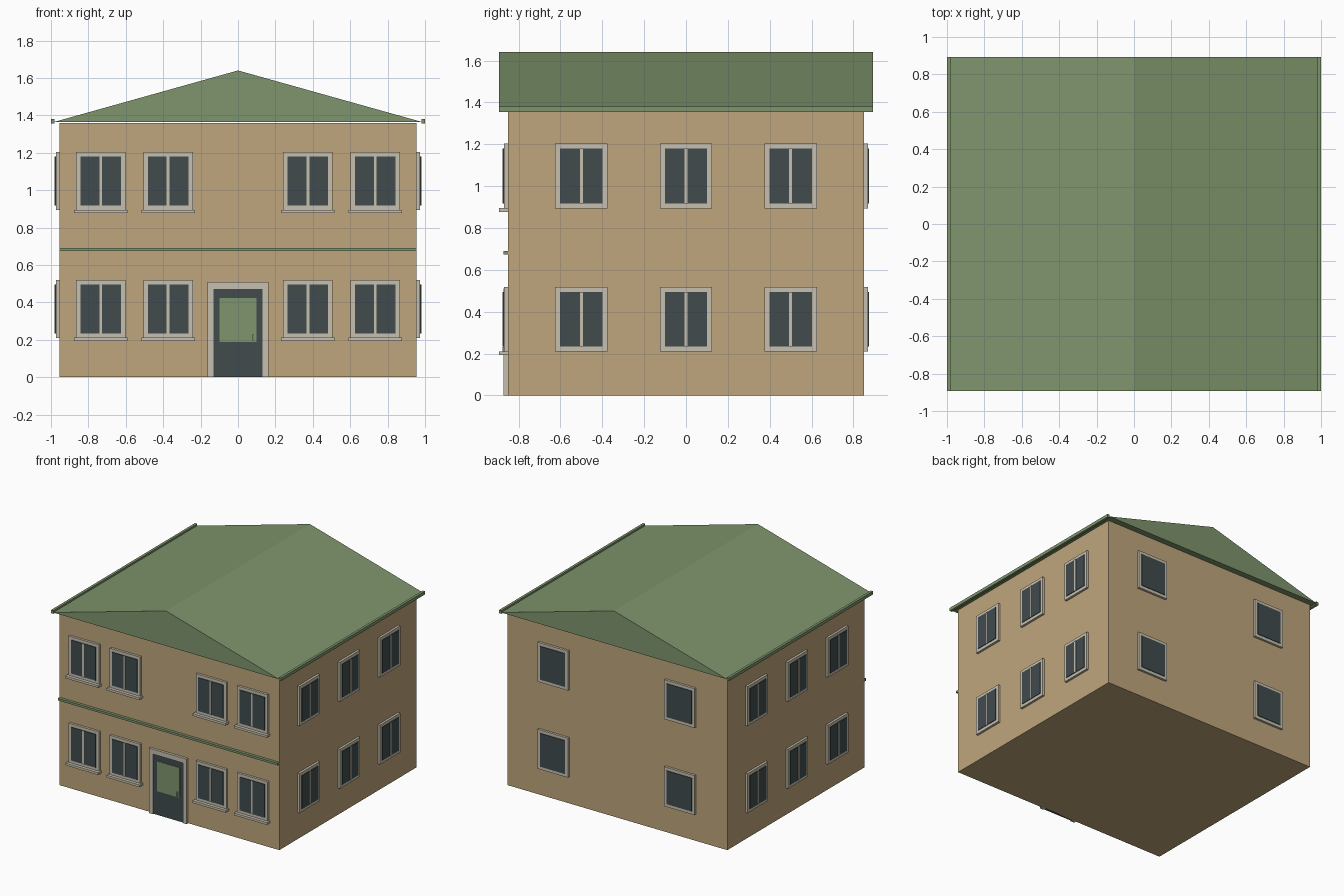
import bpy
from mathutils import Matrix, Vector
from math import radians

if "Cube" in bpy.data.objects:
    bpy.data.objects.remove(bpy.data.objects["Cube"])

HX, HY, WALL_H = 0.955, 0.851, 1.36      # half width, half depth, wall height
ROOF_Y, EAVE_X = 0.893, 0.982


def mat(name, r, g, b):
    m = bpy.data.materials.new(name)
    m.diffuse_color = (r, g, b, 1)
    m.use_nodes = True
    m.node_tree.nodes["Principled BSDF"].inputs["Base Color"].default_value = m.diffuse_color
    return m


WALL = mat("wall_tan", 0.52, 0.38, 0.20)
GREEN = mat("roof_green", 0.21, 0.30, 0.15)
TRIM = mat("trim_cream", 0.57, 0.53, 0.43)
DARK = mat("dark_glass", 0.053, 0.07, 0.076)


def mesh_object(name, verts, faces, material):
    me = bpy.data.meshes.new(name)
    me.from_pydata(verts, [], faces)
    me.materials.append(material)
    ob = bpy.data.objects.new(name, me)
    bpy.context.collection.objects.link(ob)
    return ob


def box(name, x, y, z, material, frame=Matrix()):
    """Box from (min, max) ranges, placed by an optional wall frame."""
    v = [frame @ Vector((a, b, c)) for a in x for b in y for c in z]
    f = [(0, 1, 3, 2), (4, 6, 7, 5), (0, 4, 5, 1),
         (2, 3, 7, 6), (0, 2, 6, 4), (1, 5, 7, 3)]
    return mesh_object(name, v, f, material)


def wall_frame(angle, dist):
    """Local frame of a wall: -y points outwards, the wall plane is y = 0."""
    return Matrix.Rotation(radians(angle), 4, 'Z') @ Matrix.Translation((0, -dist, 0))


def window(name, frame, cx, cz, w, panes=2, sill=False):
    hw, hh, rim, inset = w / 2, 0.155, 0.024, 0.01
    # surround
    box(name + "_frame", (cx - hw, cx + hw), (-0.018, inset), (cz - hh, cz + hh), TRIM, frame)
    # glass, split by a central mullion gap
    gw = hw - rim
    gz = (cz - hh + rim, cz + hh - rim)
    box(name + "_glass", (cx - gw, cx + gw), (-0.023, -0.01), gz, DARK, frame)
    if panes == 2:
        box(name + "_mullion", (cx - 0.007, cx + 0.007), (-0.026, -0.01), gz, TRIM, frame)
    if sill:
        box(name + "_sill", (cx - 0.143, cx + 0.143), (-0.042, inset),
            (cz - hh - 0.016, cz - hh + 0.002), TRIM, frame)


# walls
box("walls", (-HX, HX), (-HY, HY), (0, WALL_H), WALL)

# gable roof prism
profile = [(-EAVE_X, 1.365), (EAVE_X, 1.365), (0, 1.64)]
mesh_object("roof", [(x, y, z) for y in (-ROOF_Y, ROOF_Y) for x, z in profile],
            [(0, 1, 2), (5, 4, 3), (0, 3, 4, 1), (1, 4, 5, 2), (2, 5, 3, 0)], GREEN)

# eave boards
for side, s in (("left", -1), ("right", 1)):
    box("eave_" + side, sorted((s * 0.98, s * 1.0)), (-ROOF_Y, ROOF_Y), (1.355, 1.38), GREEN)

front = wall_frame(0, HY)
right = wall_frame(90, HX)
back = wall_frame(180, HY)
left = wall_frame(-90, HX)

# storey band on the front
box("storey_band", (-HX, HX), (-0.022, 0.01), (0.674, 0.691), GREEN, front)

# windows on both storeys
for floor, cz in (("lower", 0.364), ("upper", 1.048)):
    for i, cx in enumerate((-0.733, -0.374, 0.374, 0.733)):
        window(f"front_window_{floor}_{i}", front, cx, cz, 0.265, sill=True)
    for side, fr in (("right", right), ("left", left)):
        for i, cx in enumerate((-0.5, 0, 0.5)):
            window(f"{side}_window_{floor}_{i}", fr, cx, cz, 0.25)
    for i, cx in enumerate((-0.55, 0.55)):
        window(f"back_window_{floor}_{i}", back, cx, cz, 0.265, panes=1)

# entrance door: jambs, lintel, leaf, panel and handle
for side, s in (("left", -1), ("right", 1)):
    box("door_jamb_" + side, sorted((s * 0.13, s * 0.163)), (-0.02, 0.01), (0, 0.51), TRIM, front)
box("door_lintel", (-0.13, 0.13), (-0.02, 0.01), (0.472, 0.51), TRIM, front)
box("door_leaf", (-0.13, 0.13), (-0.012, 0.01), (0, 0.472), DARK, front)
box("door_panel", (-0.098, 0.098), (-0.016, 0), (0.188, 0.424), GREEN, front)
box("door_handle", (0.077, 0.086), (-0.026, 0), (0.195, 0.232), TRIM, front)
